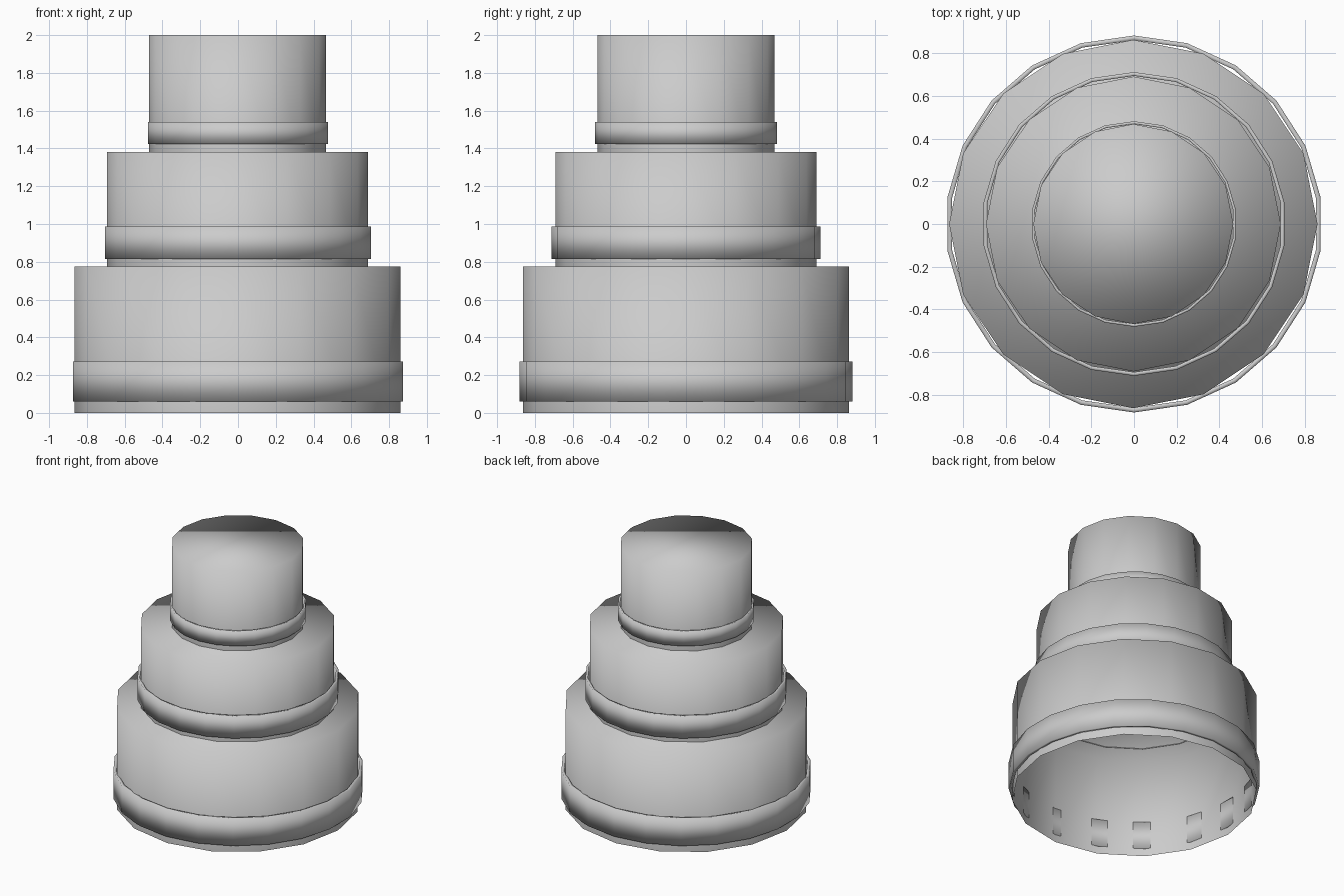
import bpy, bmesh
from math import sin, cos, pi

if "Cube" in bpy.data.objects:
    bpy.data.objects.remove(bpy.data.objects["Cube"])


def finish(name, bm):
    bmesh.ops.recalc_face_normals(bm, faces=bm.faces[:])
    me = bpy.data.meshes.new(name)
    bm.to_mesh(me)
    bm.free()
    for p in me.polygons:
        p.use_smooth = True
    ob = bpy.data.objects.new(name, me)
    bpy.context.collection.objects.link(ob)
    return ob


def circle(bm, r, z, n, cx=0.0):
    # first vertex sits on the +y axis
    return [bm.verts.new((cx + r * sin(2 * pi * i / n), r * cos(2 * pi * i / n), z))
            for i in range(n)]


def bridge(bm, a, b):
    n = len(a)
    for i in range(n):
        j = (i + 1) % n
        bm.faces.new((a[i], a[j], b[j], b[i]))


def tier(name, r, z0, z1, n=16):
    # open-bottomed drum with a flat top
    bm = bmesh.new()
    low = circle(bm, r, z0, n, -0.003)
    high = circle(bm, r, z1, n, -0.003)
    bridge(bm, low, high)
    bm.faces.new(high)
    ob = finish(name, bm)
    # the open shell cannot be judged by volume, so face the cap upward
    if ob.data.polygons[-1].normal.z < 0:
        ob.data.flip_normals()


def ribbon(name, r, z0, z1, thick, n=22):
    # closed band with a rectangular section
    bm = bmesh.new()
    loops = [circle(bm, rr, z, n) for rr, z in
             ((r, z0), (r, z1), (r - thick, z1), (r - thick, z0))]
    for k in range(4):
        bridge(bm, loops[k], loops[(k + 1) % 4])
    finish(name, bm)


# three stacked cake tiers
tier("bottom_tier", 0.862, 0.0, 0.775)
tier("middle_tier", 0.69, 0.77, 1.38)
tier("top_tier", 0.468, 1.375, 2.0)

# one ribbon around the foot of each tier
ribbon("bottom_ribbon", 0.882, 0.06, 0.272, 0.022)
ribbon("middle_ribbon", 0.711, 0.815, 0.987, 0.018)
ribbon("top_ribbon", 0.481, 1.424, 1.54, 0.013)
